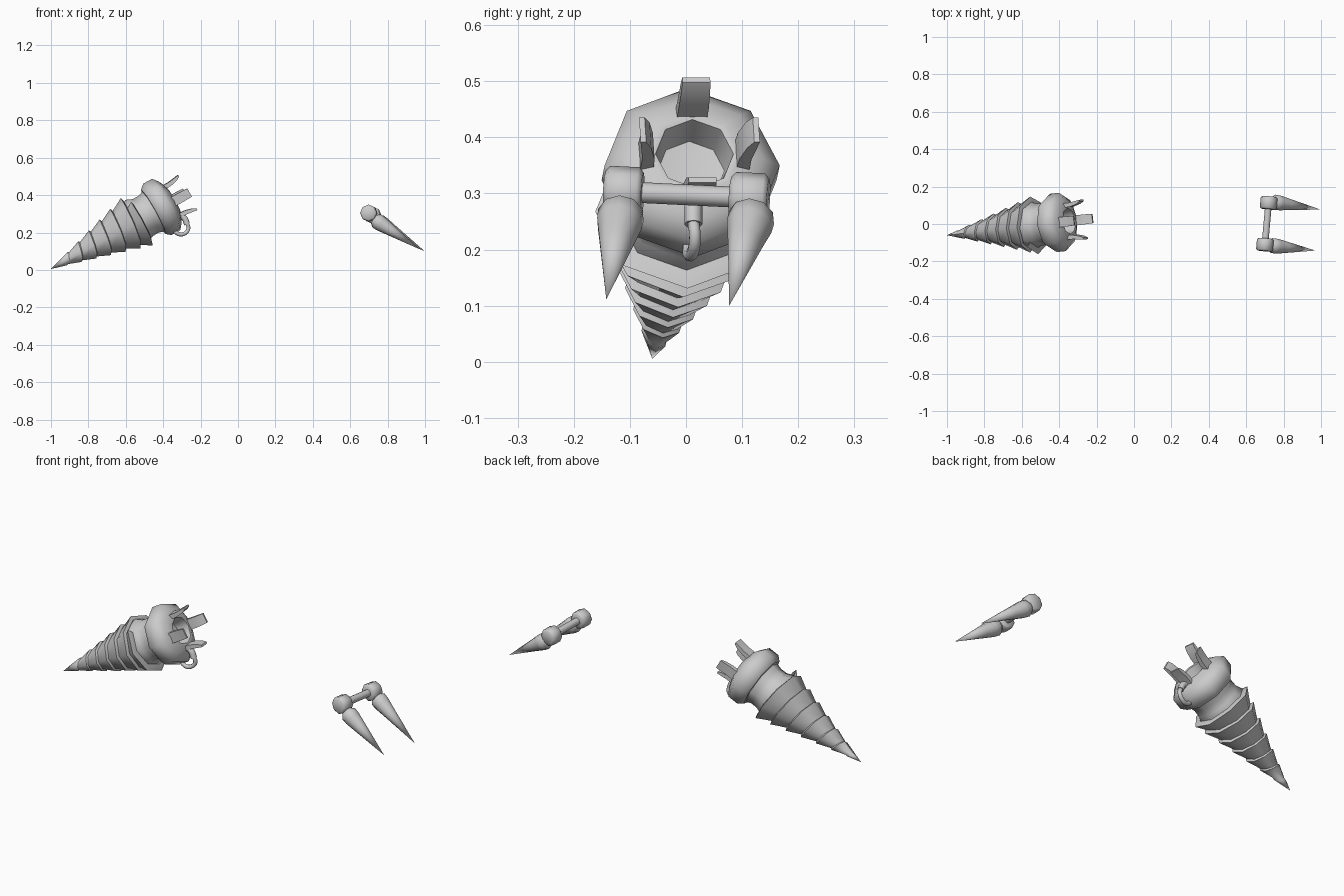
import bpy, bmesh
from math import pi, sin, cos, radians
from mathutils import Vector

if "Cube" in bpy.data.objects:
    bpy.data.objects.remove(bpy.data.objects["Cube"])

def finish(bm, name, angle=50):
    bmesh.ops.recalc_face_normals(bm, faces=bm.faces)
    me = bpy.data.meshes.new(name)
    bm.to_mesh(me)
    bm.free()
    ob = bpy.data.objects.new(name, me)
    bpy.context.collection.objects.link(ob)
    bpy.ops.object.select_all(action='DESELECT')
    ob.select_set(True)
    bpy.context.view_layer.objects.active = ob
    bpy.ops.object.shade_smooth_by_angle(angle=radians(angle))
    return ob

def frame(axis):
    d = Vector(axis).normalized()
    ref = Vector((0, 0, 1)) if abs(d.z) < 0.9 else Vector((1, 0, 0))
    u = (ref - d * ref.dot(d)).normalized()
    return d, u, d.cross(u)

def lathe(name, origin, axis, profile, n=8):
    """Turn (distance along axis, radius) pairs around an axis; ends are capped."""
    d, u, w = frame(axis)
    o = Vector(origin)
    bm = bmesh.new()
    rings = []
    for s, r in profile:
        if r == 0:
            rings.append([bm.verts.new(o + d * s)] * n)
        else:
            rings.append([bm.verts.new(o + d * s + r * (cos(2*pi*i/n) * u + sin(2*pi*i/n) * w))
                          for i in range(n)])
    for a, b in zip(rings, rings[1:]):
        for i in range(n):
            j = (i + 1) % n
            bm.faces.new(list(dict.fromkeys((a[i], a[j], b[j], b[i]))))
    for ring in (rings[0], rings[-1]):
        if ring[0] is not ring[1]:
            bm.faces.new(ring)
    return finish(bm, name)

def tube(name, points, radius):
    cu = bpy.data.curves.new(name, 'CURVE')
    cu.dimensions = '3D'
    cu.bevel_depth, cu.bevel_resolution, cu.resolution_u = radius, 2, 4
    cu.use_fill_caps = True
    sp = cu.splines.new('BEZIER')
    sp.bezier_points.add(len(points) - 1)
    for bp, p in zip(sp.bezier_points, points):
        bp.co = p
        bp.handle_left_type = bp.handle_right_type = 'AUTO'
    ob = bpy.data.objects.new(name, cu)
    bpy.context.collection.objects.link(ob)

TIP = Vector((-1, -0.06, 0.005))
AXIS = (0.868, 0.1, 0.486)
D, U, W = frame(AXIS)
if W.y < 0:
    W = -W

# drill: helical stepped cone
N, TURNS, START, PITCH = 8, 6, 0.045, 0.078
bm = bmesh.new()
def spot(s, r, i):
    t = 2 * pi * i / N
    return bm.verts.new(TIP + D * s + r * (cos(t) * U + sin(t) * W))
outer, inner = [], []
for i in range(N * (TURNS + 1)):
    s = START + PITCH * i / N
    s = min(s, 0.54)
    outer.append(spot(s, 0.29 * s, i))
    inner.append(spot(s + 0.006, 0.29 * s * 0.87, i))
tip = bm.verts.new(TIP)
last = len(outer) - 1
for i in range(N):
    bm.faces.new((tip, outer[i], outer[i + 1]))
for i in range(last):
    bm.faces.new((outer[i], outer[i + 1], inner[i + 1], inner[i]))
    if i + 1 + N <= last:
        bm.faces.new((inner[i], inner[i + 1], outer[i + 1 + N], outer[i + N]))
bm.faces.new((tip, outer[0], inner[0], outer[N]))
base = bm.verts.new(TIP + D * 0.53)
for i in range(last - N + 1, last):
    bm.faces.new((inner[i], inner[i + 1], base))
finish(bm, "drill_bit")

# neck and socket head
lathe("drill_neck", TIP, AXIS, [(0.46, 0.1), (0.53, 0.128), (0.565, 0.113), (0.60, 0.112), (0.645, 0.125)])
lathe("socket_head", TIP, AXIS, [(0.63, 0.1), (0.63, 0.136), (0.655, 0.157), (0.71, 0.157),
                                 (0.735, 0.125), (0.755, 0.082), (0.752, 0.07), (0.69, 0.06), (0.68, 0)])

# four flared prongs around the socket
for k, side in enumerate(("top", "left", "bottom", "right")):
    t = k * pi / 2
    out, across = cos(t) * U + sin(t) * W, -sin(t) * U + cos(t) * W
    bm = bmesh.new()
    rows = []
    for s, lo, hi, half in ((0.70, 0.072, 0.098, 0.027), (0.78, 0.076, 0.098, 0.027),
                            (0.82, 0.086, 0.104, 0.026), (0.84, 0.097, 0.107, 0.025)):
        rows.append([bm.verts.new(TIP + D * s + out * r + across * h)
                     for r, h in ((lo, -half), (lo, half), (hi, half), (hi, -half))])
    for a, b in zip(rows, rows[1:]):
        for i in range(4):
            bm.faces.new((a[i], a[(i+1) % 4], b[(i+1) % 4], b[i]))
    bm.faces.new(rows[0])
    bm.faces.new(rows[-1])
    finish(bm, "prong_" + side, 35)

# hanging hook under the head
tube("hook_stem", [(-0.325, 0.013, 0.29), (-0.29, 0.013, 0.28), (-0.272, 0.013, 0.245)], 0.016)
tube("hook_loop", [(-0.272, 0.013, 0.25), (-0.265, 0.016, 0.222), (-0.28, 0.013, 0.198),
                   (-0.31, 0.006, 0.19), (-0.345, 0.004, 0.21)], 0.011)

# detached claw: two knuckles, a bar and two spikes
A, B = Vector((0.72, 0.113, 0.292)), Vector((0.70, -0.111, 0.303))
lathe("claw_bar", B, A - B, [(0, 0.0185), ((A - B).length, 0.0185)], 10)
knuckle = [(-0.034, 0.036), (-0.026, 0.045), (0.026, 0.045), (0.034, 0.036)]
for side, hub, start, point in (("back", A, (0.745, 0.118, 0.262), (0.998, 0.077, 0.1)),
                                ("front", B, (0.732, -0.115, 0.268), (0.97, -0.142, 0.111))):
    lathe("knuckle_" + side, hub, A - B, knuckle)
    axis = Vector(point) - Vector(start)
    lathe("spike_" + side, start, axis,
          [(-0.008, 0.026), (0.012, 0.042), (0.04, 0.041), (0.1, 0.031), (axis.length, 0)], 10)
